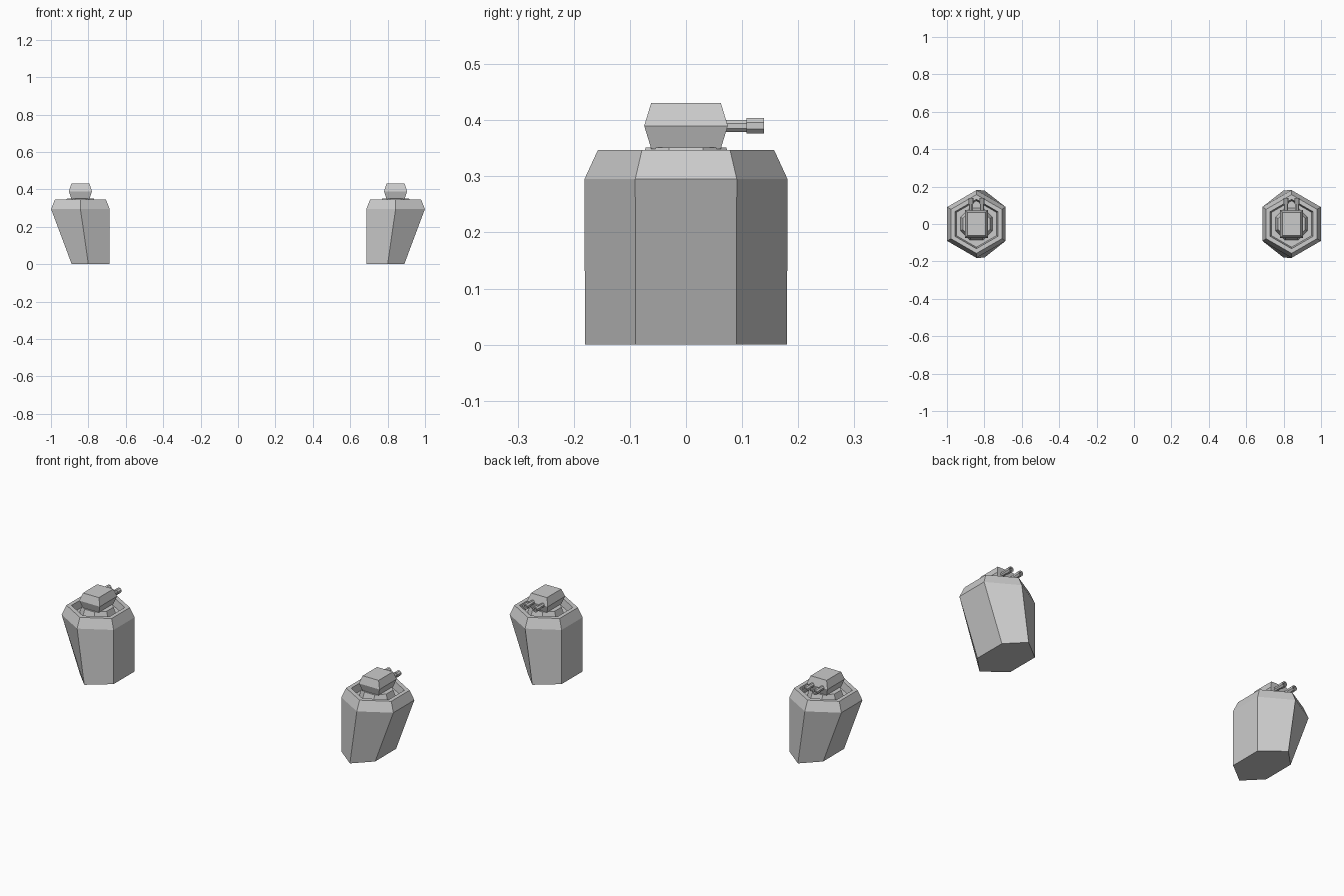
import bpy, bmesh
from math import cos, sin, pi

if "Cube" in bpy.data.objects:
    bpy.data.objects.remove(bpy.data.objects["Cube"])

CX = 0.8425   # tower centre


def ring(n, r, z, start, cx=0.0):
    return [(cx + r * cos(start + 2 * pi * i / n), r * sin(start + 2 * pi * i / n), z)
            for i in range(n)]


def rect(hx, hy, z):
    return [(CX + sx * hx, sy * hy, z) for sx, sy in ((1, 1), (-1, 1), (-1, -1), (1, -1))]


def loft(name, rings):
    """Skin a stack of rings, cap both ends and mirror to the other tower."""
    bm = bmesh.new()
    loops = [[bm.verts.new(p) for p in r] for r in rings]
    n = len(loops[0])
    for a, b in zip(loops, loops[1:]):
        for i in range(n):
            j = (i + 1) % n
            bm.faces.new((a[i], a[j], b[j], b[i]))
    bm.faces.new(loops[0][::-1])
    bm.faces.new(loops[-1])
    bmesh.ops.recalc_face_normals(bm, faces=bm.faces)
    me = bpy.data.meshes.new(name)
    bm.to_mesh(me)
    bm.free()
    ob = bpy.data.objects.new(name, me)
    bpy.context.collection.objects.link(ob)
    mod = ob.modifiers.new("mirror", 'MIRROR')
    mod.use_mirror_merge = False
    return ob


def hexa(r, z):
    return ring(6, r, z, pi / 2, CX)


# Tower: slanted outer side, bevelled crown, rim and sunken floor
base = [(0.80, 0.18), (0.686, 0.09), (0.686, -0.09), (0.80, -0.18), (0.889, -0.09), (0.889, 0.09)]
loft("tower", [[(x, y, 0) for x, y in base],
               hexa(0.181, 0.295), hexa(0.157, 0.347),
               hexa(0.132, 0.347), hexa(0.124, 0.308)])

# Octagonal turret pedestal
k = cos(pi / 8)
loft("pedestal", [ring(8, 0.087 / k, 0.305, pi / 8, CX), ring(8, 0.072 / k, 0.351, pi / 8, CX)])

# Turret housing
loft("turret", [rect(0.048, 0.062, 0.349), rect(0.062, 0.0745, 0.39), rect(0.048, 0.062, 0.431)])

# Twin barrels with thicker muzzles
for side, dx in (("left", -0.03), ("right", 0.03)):
    profile = [(0.0115, 0.06), (0.0115, 0.108), (0.0148, 0.108), (0.0148, 0.139),
               (0.008, 0.139), (0.008, 0.125)]
    rings = [[(CX + dx + x, y, 0.39 + z) for x, z, _ in ring(8, r, 0, pi / 8)]
             for r, y in profile]
    loft(side + "_barrel", rings)
